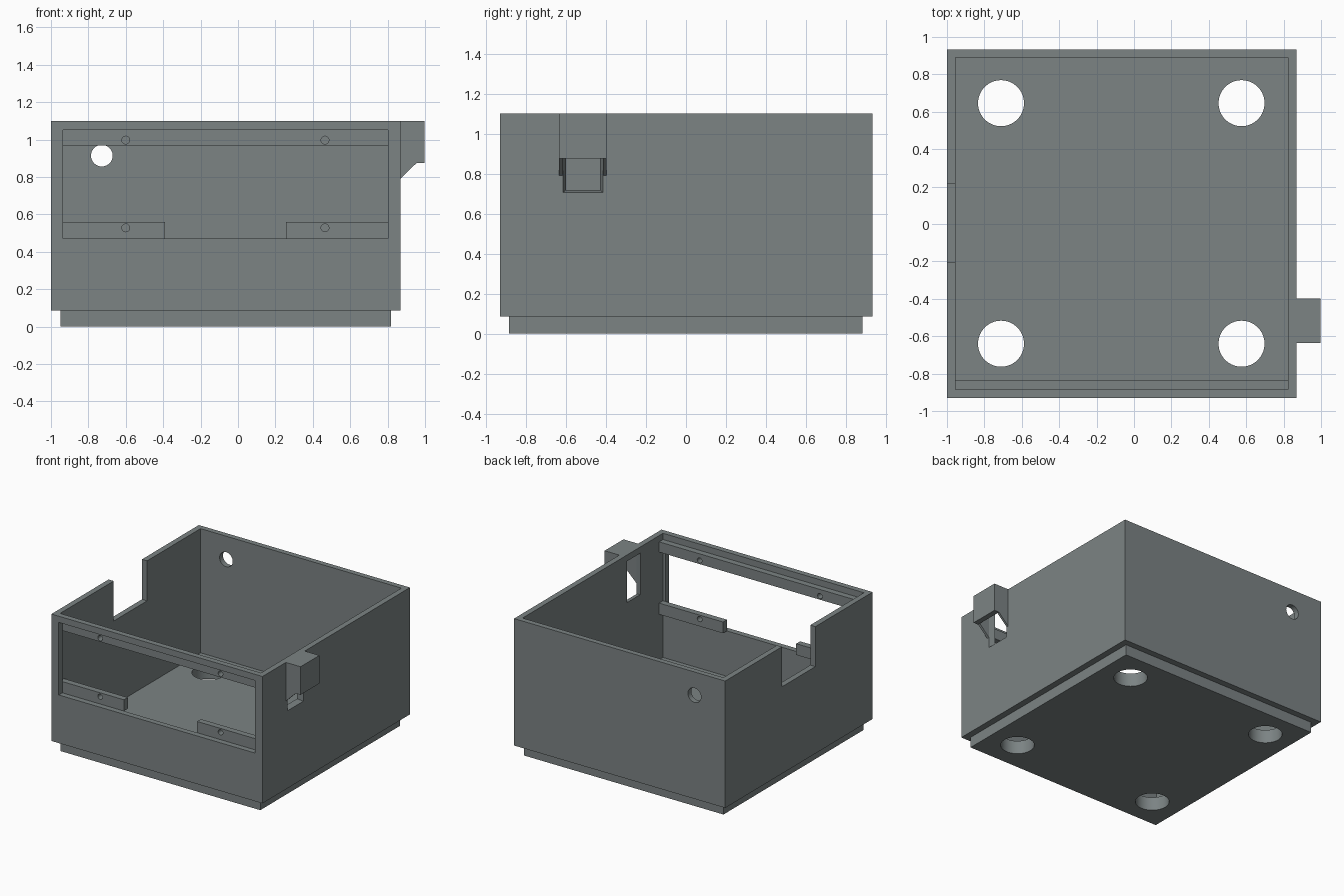
import bpy, bmesh, math
from mathutils import Matrix

if "Cube" in bpy.data.objects:
    bpy.data.objects.remove(bpy.data.objects["Cube"])

grey = bpy.data.materials.new("slate grey")
grey.diffuse_color = (0.2, 0.228, 0.23, 1)
grey.use_nodes = True
grey.node_tree.nodes["Principled BSDF"].inputs["Base Color"].default_value = grey.diffuse_color


def make(name, bm):
    bmesh.ops.recalc_face_normals(bm, faces=bm.faces)
    mesh = bpy.data.meshes.new(name)
    bm.to_mesh(mesh)
    bm.free()
    mesh.materials.append(grey)
    ob = bpy.data.objects.new(name, mesh)
    bpy.context.collection.objects.link(ob)
    return ob


def box(name, x0, x1, y0, y1, z0, z1):
    bm = bmesh.new()
    bmesh.ops.create_cube(bm, size=1)
    for v in bm.verts:
        v.co = ((x0 + x1) / 2 + v.co.x * (x1 - x0),
                (y0 + y1) / 2 + v.co.y * (y1 - y0),
                (z0 + z1) / 2 + v.co.z * (z1 - z0))
    return make(name, bm)


def cylinder(name, centre, radius, depth, axis, sides=40):
    bm = bmesh.new()
    bmesh.ops.create_cone(bm, cap_ends=True, segments=sides,
                          radius1=radius, radius2=radius, depth=depth)
    if axis == "Y":
        bmesh.ops.rotate(bm, verts=bm.verts, matrix=Matrix.Rotation(math.pi / 2, 3, "X"))
    bmesh.ops.translate(bm, verts=bm.verts, vec=centre)
    return make(name, bm)


def loft(name, ring_a, ring_b):
    bm = bmesh.new()
    a = [bm.verts.new(p) for p in ring_a]
    b = [bm.verts.new(p) for p in ring_b]
    bm.faces.new(a)
    bm.faces.new(b)
    n = len(a)
    for i in range(n):
        bm.faces.new((a[i], a[(i + 1) % n], b[(i + 1) % n], b[i]))
    return make(name, bm)


def boolean(target, tool, operation="DIFFERENCE"):
    mod = target.modifiers.new("cut", "BOOLEAN")
    mod.operation = operation
    mod.solver = "EXACT"
    mod.object = tool
    bpy.context.view_layer.objects.active = target
    bpy.ops.object.modifier_apply(modifier=mod.name)
    bpy.data.objects.remove(tool, do_unlink=True)


def smooth(ob):
    bpy.ops.object.select_all(action="DESELECT")
    ob.select_set(True)
    bpy.context.view_layer.objects.active = ob
    bpy.ops.object.shade_smooth_by_angle(angle=math.radians(30))


# Main box standing on a slightly smaller plinth
case = box("case", -1, 0.868, -0.93, 0.933, 0.085, 1.1)
boolean(case, box("plinth", -0.95, 0.817, -0.885, 0.883, 0, 0.096), "UNION")

# Side hood with a sloped lower edge
profile = [(0.85, 1.1), (0.998, 1.1), (0.998, 0.875), (0.955, 0.875), (0.868, 0.79), (0.85, 0.79)]
hood = loft("hood", [(x, -0.635, z) for x, z in profile], [(x, -0.397, z) for x, z in profile])
boolean(case, hood, "UNION")

# Open interior
boolean(case, box("cavity", -0.955, 0.823, -0.885, 0.89, 0.107, 1.3))

# Front window and left wall notch
boolean(case, box("window", -0.935, 0.802, -1.1, -0.87, 0.47, 1.05))
boolean(case, box("notch", -1.1, -0.93, -0.207, 0.215, 0.78, 1.3))

# Hood hollow, and the slot through the wall with bevelled edges
boolean(case, box("hollow", 0.867, 0.955, -0.615, -0.415, 0.706, 1.05))


def slot_ring(x, inset):
    y0, y1, z0, z1 = -0.615 + inset, -0.415 - inset, 0.705 + inset, 1.05
    return [(x, y0, z0), (x, y1, z0), (x, y1, z1), (x, y0, z1)]


boolean(case, loft("slot", slot_ring(0.81, 0.018), slot_ring(0.869, 0.0)))

# Floor holes and the cable hole in the back wall
for x in (-0.711, 0.575):
    for y in (-0.64, 0.646):
        boolean(case, cylinder("floor_hole", (x, y, 0.05), 0.123, 0.4, "Z", 64))
boolean(case, cylinder("cable_hole", (-0.728, 0.91, 0.914), 0.058, 0.2, "Y"))
smooth(case)

# Mounting strips behind the window, with screw holes
strips = [("top_strip", -0.955, 0.823, 0.968, 1.05, (-0.6, 0.465), 0.997),
          ("lower_left_tab", -0.955, -0.39, 0.47, 0.56, (-0.6,), 0.528),
          ("lower_right_tab", 0.257, 0.823, 0.47, 0.56, (0.465,), 0.528)]
for name, x0, x1, z0, z1, holes, hz in strips:
    strip = box(name, x0, x1, -0.885, -0.836, z0, z1)
    for hx in holes:
        boolean(strip, cylinder("screw_hole", (hx, -0.86, hz), 0.021, 0.2, "Y", 24))
    smooth(strip)
